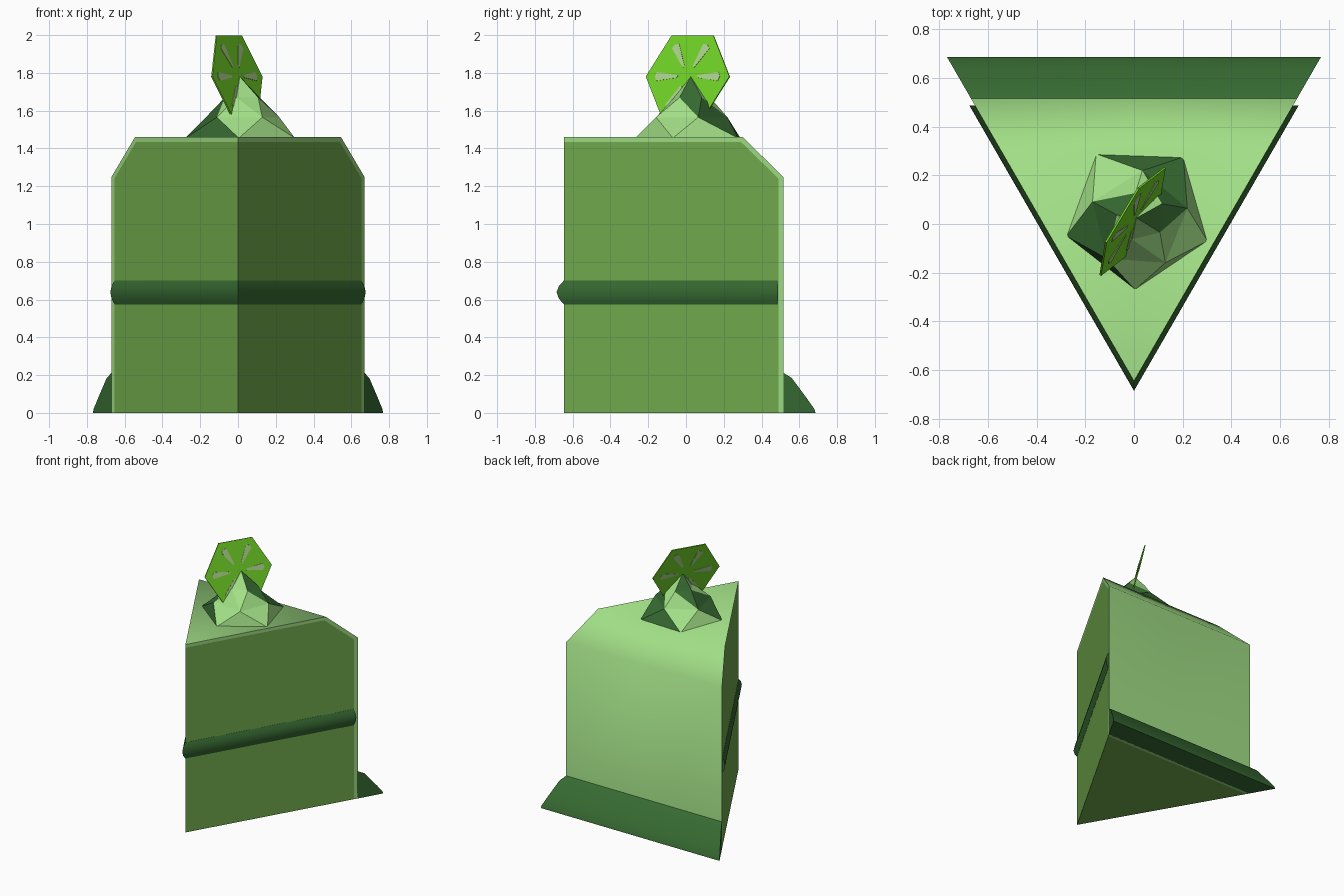
import bpy, bmesh, math
from mathutils import Vector

if "Cube" in bpy.data.objects:
    bpy.data.objects.remove(bpy.data.objects["Cube"])

TIP, BACK = -0.645, 0.515
SLOPE = 0.577            # half width of the slice per unit of y


def mat(name, rgb):
    m = bpy.data.materials.new(name)
    m.diffuse_color = (*rgb, 1)
    m.use_nodes = True
    m.node_tree.nodes["Principled BSDF"].inputs["Base Color"].default_value = m.diffuse_color
    return m


SPONGE = mat("sponge_green", (0.17, 0.42, 0.075))
ICING = mat("pale_icing_green", (0.36, 0.74, 0.24))
CREAM = mat("dark_cream_green", (0.038, 0.145, 0.032))
LIME = mat("lime_peel", (0.17, 0.66, 0.02))
CELL = mat("lime_cell_pale", (0.42, 0.66, 0.27))


def finish(name, bm, mats, angle=None):
    bmesh.ops.remove_doubles(bm, verts=bm.verts, dist=1e-4)
    bmesh.ops.recalc_face_normals(bm, faces=bm.faces)
    me = bpy.data.meshes.new(name)
    bm.to_mesh(me)
    bm.free()
    for m in mats:
        me.materials.append(m)
    ob = bpy.data.objects.new(name, me)
    bpy.context.collection.objects.link(ob)
    if angle is not None:
        bpy.context.view_layer.objects.active = ob
        ob.select_set(True)
        bpy.ops.object.shade_smooth_by_angle(angle=math.radians(angle))
        ob.select_set(False)
    return ob


def wedge(name, profile, material, angle=None):
    """Side profile (y, z) swept across the slice, tapering to the tip."""
    bm = bmesh.new()
    rows = [[bm.verts.new((s * (y - TIP) * SLOPE, y, z)) for y, z in profile]
            for s in (-1, 0, 1)]
    n = len(profile)
    for a, b in zip(rows, rows[1:]):
        for i in range(n):
            j = (i + 1) % n
            bm.faces.new((a[i], a[j], b[j], b[i]))
    bm.faces.new(rows[0])
    bm.faces.new(rows[-1])
    bmesh.ops.dissolve_degenerate(bm, edges=bm.edges, dist=1e-4)
    return finish(name, bm, [material], angle)


# Sponge, icing shell and piped border at the back
inner = [(0.29, 1.435), (0.49, 1.24), (0.49, 0)]
wedge("sponge", [(TIP, 0), (TIP, 1.435)] + inner, SPONGE)
wedge("icing", [(TIP, 1.46), (0.30, 1.46), (BACK, 1.25), (BACK, 0)]
      + inner[::-1] + [(TIP, 1.435)], ICING, 60)
wedge("back_border", [(0.51, 0), (0.51, 0.215), (0.56, 0.185), (0.645, 0.07),
                      (0.68, 0.02), (0.686, 0)], CREAM, 50)

# Cream filling bulging out of both cut sides
bm = bmesh.new()
loops = []
for z, d in ((0.575, 0.002), (0.605, 0.028), (0.64, 0.04), (0.672, 0.028), (0.70, 0.002)):
    w = (0.487 - TIP + d) * SLOPE
    loops.append([bm.verts.new(p) for p in ((-w, 0.487, z), (0, TIP - d, z), (w, 0.487, z))])
for a, b in zip(loops, loops[1:]):
    for i in range(3):
        j = (i + 1) % 3
        bm.faces.new((a[i], a[j], b[j], b[i]))
bm.faces.new(loops[0])
bm.faces.new(loops[-1])
finish("filling", bm, [CREAM], 50)

# Twisted five sided cream swirl with two dark stripes
bm = bmesh.new()
rings = []
for r, z, deg, cx, cy in ((0.305, 1.455, 52, 0.015, 0.035), (0.205, 1.565, 14, 0.02, 0.015),
                          (0.10, 1.67, -40, 0.03, 0.03)):
    rings.append([bm.verts.new((cx + r * math.cos(math.radians(deg + 72 * k)),
                                cy + r * math.sin(math.radians(deg + 72 * k)), z))
                  for k in range(5)])
apex = bm.verts.new((0.01, 0.025, 1.78))
for k in range(5):
    j = (k + 1) % 5
    faces = []
    for a, b in zip(rings, rings[1:]):
        faces += [bm.faces.new((a[k], a[j], b[j])), bm.faces.new((a[k], b[j], b[k]))]
    faces.append(bm.faces.new((rings[-1][k], rings[-1][j], apex)))
    for f in faces:
        f.material_index = 1 if k in (0, 2) else 0
bm.faces.new(rings[0][::-1])
finish("cream_swirl", bm, [ICING, CREAM])

# Lime slice: thin leaning hexagon with pale cells on both sides
across = Vector((0.514, 0.857, 0))
lean = math.radians(13)
up = Vector((-0.857 * math.sin(lean), 0.514 * math.sin(lean), math.cos(lean)))
normal = across.cross(up)
centre = Vector((-0.006, 0.01, 1.78))


def plate(bm, pts, low, high):
    """Thin plate in the plane of the lime slice."""
    a, b = ([bm.verts.new(centre + across * u + up * v + normal * h) for u, v in pts]
            for h in (low, high))
    bm.faces.new(a)
    bm.faces.new(b)
    for i in range(len(pts)):
        j = (i + 1) % len(pts)
        bm.faces.new((a[i], a[j], b[j], b[i]))


def turned(u, v, k):
    c, s = math.cos(k * math.pi / 3), math.sin(k * math.pi / 3)
    return (u * c - v * s, u * s + v * c)


bm = bmesh.new()
plate(bm, [turned(0.258, 0, k) for k in range(6)], -0.004, 0.004)
finish("lime_slice", bm, [LIME])

bm = bmesh.new()
wedge_shape = [(0.06, -0.006), (0.19, -0.024), (0.20, 0), (0.19, 0.024), (0.06, 0.006)]
for k in range(6):
    plate(bm, [turned(u, v, k) for u, v in wedge_shape], -0.006, 0.006)
finish("lime_cells", bm, [CELL])
